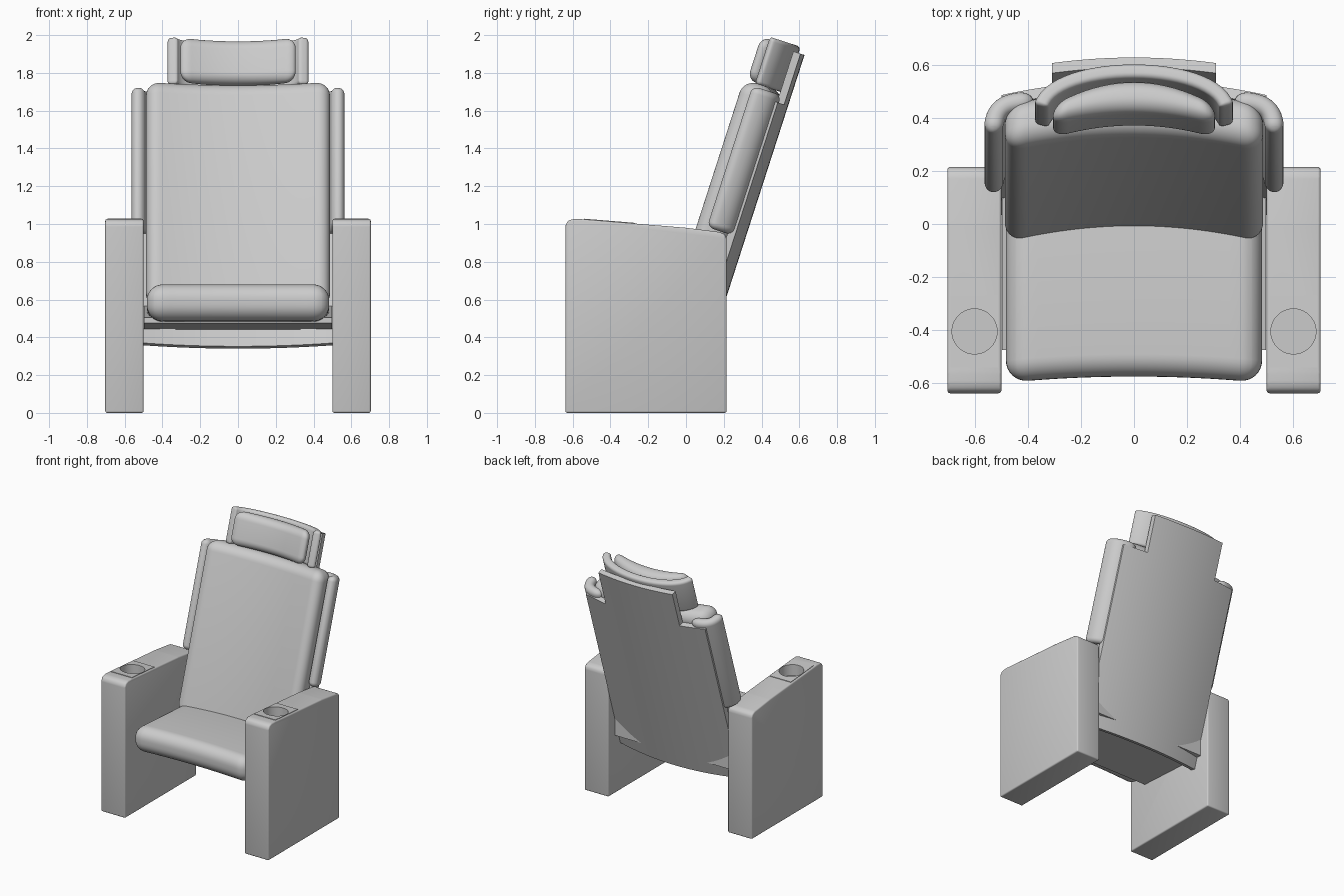
import bpy, bmesh, math
from mathutils import Vector

if "Cube" in bpy.data.objects:
    bpy.data.objects.remove(bpy.data.objects["Cube"])

grey = bpy.data.materials.new("upholstery_grey")
grey.use_nodes = True
grey.diffuse_color = (0.6, 0.6, 0.6, 1)
grey.node_tree.nodes["Principled BSDF"].inputs["Base Color"].default_value = (0.6, 0.6, 0.6, 1)


def rect(u0, u1, t0, t1):
    return [(u0, t0), (u1, t0), (u1, t1), (u0, t1)]


def smooth(obj):
    obj.data.shade_smooth()
    obj.data.set_sharp_from_angle(angle=math.radians(35))


def slab(name, outline, d0, d1, place, radius=0, segments=6, cuts=0):
    """Extrude an outline, round its edges, slice it across and bend it into place."""
    bm = bmesh.new()
    face = bm.faces.new([bm.verts.new((u, t, d0)) for u, t in outline])
    extruded = bmesh.ops.extrude_face_region(bm, geom=[face])["geom"]
    for v in extruded:
        if isinstance(v, bmesh.types.BMVert):
            v.co.z = d1
    bmesh.ops.recalc_face_normals(bm, faces=bm.faces[:])
    if radius:
        bmesh.ops.bevel(bm, geom=bm.edges[:], offset=radius, segments=segments,
                        profile=0.5, affect='EDGES', clamp_overlap=True)
    us = [u for u, t in outline]
    for i in range(1, cuts):
        u = min(us) + (max(us) - min(us)) * i / cuts
        bmesh.ops.bisect_plane(bm, geom=bm.verts[:] + bm.edges[:] + bm.faces[:],
                               plane_co=(u, 0, 0), plane_no=(1, 0, 0), dist=1e-5)
    for v in bm.verts:
        v.co = place(*v.co)
    bmesh.ops.recalc_face_normals(bm, faces=bm.faces[:])
    mesh = bpy.data.meshes.new(name)
    bm.to_mesh(mesh)
    bm.free()
    mesh.materials.append(grey)
    obj = bpy.data.objects.new(name, mesh)
    bpy.context.collection.objects.link(obj)
    smooth(obj)
    return obj


def recline(x, t, w):
    """Reclined frame: t runs up the backrest, w runs forward from its rear."""
    return Vector((x, 0.21 + 0.307 * t - 0.952 * w, 0.6 + 0.952 * t + 0.307 * w))


def bent(points, length, side=1):
    """Place a slab along a Bezier curve in the x-w plane."""
    a, b, c, e = [Vector(p) for p in points]

    def place(u, t, d):
        k = u / length
        m = 1 - k
        p = a * m**3 + b * 3 * m * m * k + c * 3 * m * k * k + e * k**3
        tan = ((b - a) * m * m + (c - b) * 2 * m * k + (e - c) * k * k).normalized()
        return recline(side * (p.x - tan.y * d), t, p.y + tan.x * d)
    return place


# Curved rear shell with a narrower top
shell = [(-0.5, -0.273), (0.5, -0.273), (0.5, 1.077), (0.31, 1.077),
         (0.31, 1.36), (-0.31, 1.36), (-0.31, 1.077), (-0.5, 1.077)]
slab("back_shell", shell, 0, 0.04,
     lambda x, t, d: recline(x, t, d + 0.23 * x * x), cuts=25)

# Backrest cushion
slab("back_cushion", rect(-0.487, 0.487, -0.1, 1.14), 0.04, 0.222,
     lambda x, t, d: recline(x, t, d + 0.25 * x * x), 0.075, 8, 24)

# Headrest wrap and pillow
slab("headrest_wrap", rect(0, 0.83, 1.135, 1.395), -0.028, 0.028,
     bent([(-0.35, 0.2), (-0.3, 0.015), (0.3, 0.015), (0.35, 0.2)], 0.83), 0.02, 5, 28)


def pillow(x, t, d):
    back, front = 0.09 + x * x, 0.214 + 0.5 * x * x
    return recline(x, t, back + (front - back) * d / 0.12)


slab("headrest_pillow", rect(-0.305, 0.305, 1.142, 1.382), 0, 0.12, pillow, 0.055, 8, 20)

# Seat pan and seat cushion
pan = [(-0.475, 0.475), (0.14, 0.44), (0.14, 0.57), (-0.475, 0.505)]
slab("seat_pan", pan, -0.498, 0.498, lambda y, z, x: Vector((x, y, z)))
slab("seat_cushion", rect(-0.483, 0.483, -0.575, 0.1), 0.49, 0.685,
     lambda x, y, z: Vector((x, y - 0.1 * x * x, z - 0.06 * (y + 0.575))), 0.085, 8, 24)

# Armrests with cup holders, and side bolsters
arm = [(-0.638, 0), (0.215, 0), (0.215, 0.925), (0.205, 0.945), (0.18, 0.957),
       (0, 0.98), (-0.56, 1.026), (-0.6, 1.026), (-0.625, 1.017), (-0.638, 0.995)]
plate = [(-0.54, 1.02), (-0.27, 0.998), (-0.27, 1.006), (-0.54, 1.028)]
for side, label in ((1, "left"), (-1, "right")):
    def upright(y, z, x, s=side):
        return Vector((s * x, y, z))

    parts = [slab(label + "_armrest", arm, 0.5, 0.703, upright, 0.01, 3),
             slab(label + "_cup_plate", plate, 0.512, 0.691, upright)]
    bpy.ops.mesh.primitive_cylinder_add(vertices=40, radius=0.085, depth=0.2,
                                        location=(side * 0.601, -0.405, 1.04))
    cutter = bpy.context.object
    cutter.name = label + "_cup_cutter"
    cutter.data.materials.append(grey)
    cutter.hide_render = True
    for part in parts:
        mod = part.modifiers.new("cup_hole", 'BOOLEAN')
        mod.operation = 'DIFFERENCE'
        mod.object = cutter
        bpy.context.view_layer.objects.active = part
        bpy.ops.object.modifier_apply(modifier=mod.name)
        smooth(part)
    bpy.data.objects.remove(cutter)

    slab(label + "_side_bolster", rect(0, 0.21, 0.335, 1.12), -0.036, 0.036,
         bent([(0.38, 0.085), (0.5, 0.085), (0.53, 0.12), (0.53, 0.212)], 0.21, side),
         0.034, 6, 14)
